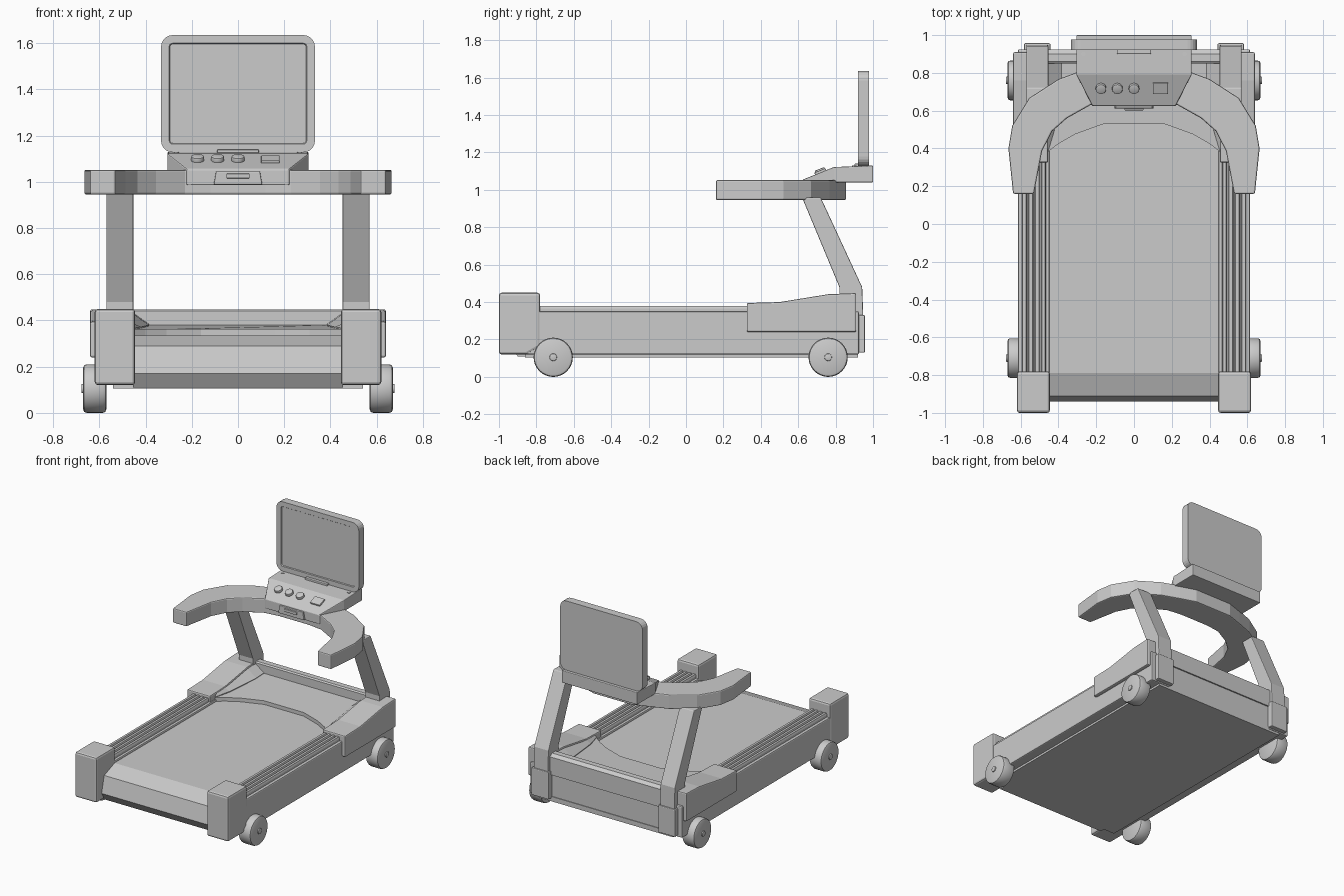
import bpy, bmesh
from math import cos, sin, pi, atan2, radians
from mathutils import Matrix, Vector

if "Cube" in bpy.data.objects:
    bpy.data.objects.remove(bpy.data.objects["Cube"])


def finish(name, bm, bevel=0, segs=2, mirror=False, smooth=False):
    bmesh.ops.recalc_face_normals(bm, faces=bm.faces)
    if bevel:
        edges = [e for e in bm.edges if e.calc_face_angle(0) > radians(35)]
        bmesh.ops.bevel(bm, geom=edges, offset=bevel, segments=segs,
                        profile=0.5, affect='EDGES', clamp_overlap=True)
    me = bpy.data.meshes.new(name)
    bm.to_mesh(me)
    bm.free()
    ob = bpy.data.objects.new(name, me)
    bpy.context.collection.objects.link(ob)
    if mirror:
        ob.modifiers.new("mirror", 'MIRROR').use_mirror_merge = False
    if smooth:
        bpy.ops.object.select_all(action='DESELECT')
        ob.select_set(True)
        bpy.context.view_layer.objects.active = ob
        bpy.ops.object.shade_smooth_by_angle(angle=radians(35))
    return ob


def place(axis, p, d):
    a, b = p
    return {'x': (d, a, b), 'y': (a, d, b), 'z': (a, b, d)}[axis]


def loft(bm, rings):
    vs = [[bm.verts.new(c) for c in r] for r in rings]
    n = len(vs[0])
    for r, s in zip(vs, vs[1:]):
        for i in range(n):
            bm.faces.new((r[i], r[(i + 1) % n], s[(i + 1) % n], s[i]))
    bm.faces.new(vs[0])
    bm.faces.new(vs[-1])


def prism(name, axis, pts, lo, hi, **kw):
    bm = bmesh.new()
    loft(bm, [[place(axis, p, d) for p in pts] for d in (lo, hi)])
    return finish(name, bm, **kw)


def box(name, x, y, z, **kw):
    pts = [(x[0], y[0]), (x[1], y[0]), (x[1], y[1]), (x[0], y[1])]
    return prism(name, 'z', pts, *z, **kw)


def circle(cx, cy, r, n):
    return [(cx + r * cos(2 * pi * i / n), cy + r * sin(2 * pi * i / n)) for i in range(n)]


def both_sides(half):
    # half outline on +x, continued in reverse on -x
    return half + [(-x, y) for x, y in reversed(half)]


# Running belt with angled front roller end, and underside panel
prism("running_belt", 'x', [(0.9, 0.335), (-0.79, 0.335), (-0.91, 0.29), (-0.94, 0.17),
                            (-0.9, 0.11), (0.9, 0.11)], -0.455, 0.455)
box("underside_panel", (-0.54, 0.54), (-0.86, 0.92), (0.105, 0.14))

# Side frame, ribbed foot rails and front end caps
prism("side_frame", 'x', [(-0.9, 0.12), (0.925, 0.12), (0.925, 0.35), (-0.9, 0.35)],
      0.447, 0.615, bevel=0.008, mirror=True)
ribs = [(0.465, 0.345)]
for i in range(4):
    x = 0.465 + i * 0.034
    ribs += [(x, 0.365), (x + 0.005, 0.378), (x + 0.022, 0.378), (x + 0.027, 0.365)]
ribs += [(0.594, 0.345)]
prism("foot_rail", 'y', ribs, -0.79, 0.35, mirror=True)
prism("end_cap", 'x', [(-1, 0.12), (-0.85, 0.12), (-0.78, 0.16), (-0.78, 0.45), (-1, 0.45)],
      0.445, 0.62, bevel=0.014, mirror=True)

# Motor hood: side shoulders, sloped inner walls, centre panel, rear wall
prism("hood_shoulder", 'x', [(0.325, 0.24), (0.91, 0.24), (0.91, 0.448), (0.76, 0.442),
                             (0.5, 0.4), (0.325, 0.395)], 0.455, 0.64, bevel=0.008, mirror=True)
bm = bmesh.new()
loft(bm, [[(0.47, y, 0.33), (0.47, y, t), (x, y, b), (x, y, 0.33)] for y, t, x, b in
          ((0.36, 0.394, 0.462, 0.365), (0.5, 0.398, 0.42, 0.372),
           (0.76, 0.44, 0.385, 0.38), (0.88, 0.446, 0.385, 0.385))])
finish("hood_inner_wall", bm, mirror=True)
front = [(0.47, 0.37), (0.4, 0.425), (0.31, 0.476), (0.16, 0.53)]
bm = bmesh.new()
outline = both_sides([(0.47, 0.88)] + front)
loft(bm, [[(x, y, z if z < 0.35 else z + (0.02 if y > 0.8 else 0)) for x, y in outline]
          for z in (0.32, 0.362)])
finish("hood_centre_panel", bm)
prism("hood_rear_wall", 'x', [(0.85, 0.3), (0.85, 0.44), (0.86, 0.448), (0.9, 0.448),
                              (0.925, 0.43), (0.925, 0.3)], -0.46, 0.46)
box("rear_panel", (-0.46, 0.46), (0.86, 0.915), (0.11, 0.32))

# Wheels with hubs
for label, y in (("front", -0.71), ("rear", 0.76)):
    prism(label + "_wheel", 'x', circle(y, 0.105, 0.105, 32), 0.57, 0.67,
          bevel=0.015, mirror=True, smooth=True)
    prism(label + "_wheel_hub", 'x', circle(y, 0.105, 0.02, 16), 0.66, 0.678,
          bevel=0.004, mirror=True, smooth=True)

# Leaning uprights
prism("upright", 'x', [(0.62, 0.96), (0.82, 0.48), (0.82, 0.13), (0.955, 0.13), (0.942, 0.48),
                       (0.72, 0.96)], 0.453, 0.57, bevel=0.005, mirror=True)
box("upright_foot_cover", (0.443, 0.582), (0.84, 0.957), (0.13, 0.33), bevel=0.006, mirror=True)

# Curved handlebar
outer = [(0.15, 0.855), (0.27, 0.815), (0.4, 0.767), (0.555, 0.667), (0.645, 0.52),
         (0.665, 0.4), (0.64, 0.16)]
inner = [(0.53, 0.16), (0.487, 0.386), (0.434, 0.49), (0.355, 0.56), (0.23, 0.63), (0.12, 0.645)]
prism("handlebar", 'z', both_sides(outer + inner), 0.945, 1.052, bevel=0.008)

# Console: widening sloped control panel
bm = bmesh.new()
loft(bm, [[(-w, y, b), (w, y, b), (w, y, t), (-w, y, t)] for y, w, b, t in
          ((0.625, 0.22, 0.985, 1.055), (0.79, 0.305, 1.04, 1.122), (1.0, 0.305, 1.04, 1.13))])
finish("console", bm, bevel=0.005)
prism("console_clip", 'y', [(-0.105, 0.988), (0.105, 0.988), (0.095, 1.045), (-0.095, 1.045)],
      0.612, 0.66, bevel=0.004)
box("clip_key", (-0.05, 0.05), (0.602, 0.63), (1.015, 1.035), bevel=0.003)

# Controls lying on the slope
tilt = Matrix.Translation((0, 0.72, 1.093)) @ Matrix.Rotation(atan2(0.067, 0.165), 4, 'X')
for i, x in enumerate((-0.175, -0.088, 0.0)):
    prism(f"knob_{i + 1}", 'z', circle(x, 0, 0.028, 20), -0.01, 0.02,
          bevel=0.005, smooth=True).data.transform(tilt)
box("square_button", (0.1, 0.18), (-0.032, 0.032), (-0.01, 0.012), bevel=0.004).data.transform(tilt)
prism("console_screw", 'z', circle(0.268, 0.9, 0.012, 12), 1.12, 1.13, mirror=True)

# Screen with rounded corners and recessed display
W, R, Z0, Z1 = 0.333, 0.05, 1.128, 1.635
corners = ((W - R, Z1 - R, 0), (R - W, Z1 - R, 1), (R - W, Z0 + R, 2), (W - R, Z0 + R, 3))
rim = [(cx + R * cos((q + k / 5) * pi / 2), cz + R * sin((q + k / 5) * pi / 2))
       for cx, cz, q in corners for k in range(6)]
bm = bmesh.new()
loft(bm, [[(x, y, z) for x, z in rim] for y in (0.92, 0.978)])
bmesh.ops.recalc_face_normals(bm, faces=bm.faces)
face = min(bm.faces, key=lambda f: f.calc_center_median().y)
bmesh.ops.inset_region(bm, faces=[face], thickness=0.035)
bmesh.ops.inset_region(bm, faces=[face], thickness=0.004, depth=-0.006)
finish("screen", bm)
box("screen_mount", (-0.09, 0.09), (0.9, 0.96), (1.11, 1.14), bevel=0.004)
